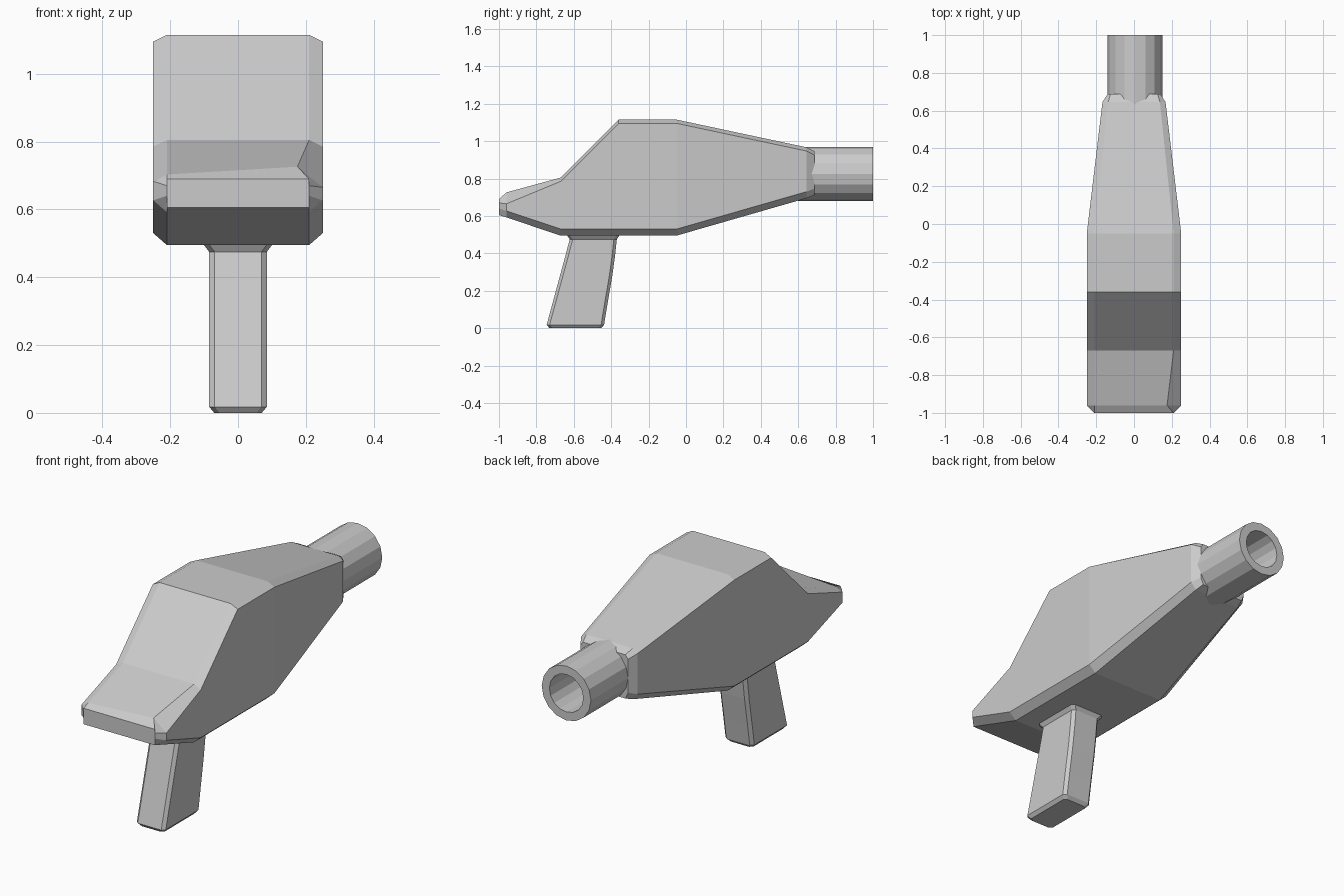
import bpy, bmesh, math

if "Cube" in bpy.data.objects:
    bpy.data.objects.remove(bpy.data.objects["Cube"])


def loft(name, rings, closed=False):
    """Skin a list of equal-length rings; cap the ends or join last to first."""
    bm = bmesh.new()
    vs = [[bm.verts.new(p) for p in r] for r in rings]
    n = len(vs[0])
    pairs = list(zip(vs, vs[1:])) + ([(vs[-1], vs[0])] if closed else [])
    for a, b in pairs:
        for i in range(n):
            j = (i + 1) % n
            bm.faces.new((a[i], a[j], b[j], b[i]))
    if not closed:
        bm.faces.new(vs[0])
        bm.faces.new(vs[-1])
    bmesh.ops.recalc_face_normals(bm, faces=bm.faces)
    me = bpy.data.meshes.new(name)
    bm.to_mesh(me)
    bm.free()
    ob = bpy.data.objects.new(name, me)
    bpy.context.collection.objects.link(ob)
    return ob


# Body: chamfered cross-sections along y (y, half width, bottom z, top z)
def body_ring(y, w, zb, zt, c=0.04):
    half = [(w - c, zb), (w, zb + 0.035), (w, zt - 0.02), (w - c, zt)]
    pts = half + [(-x, z) for x, z in reversed(half)]
    return [(x, y, z) for x, z in pts]


rings = [
    body_ring(-1.0, 0.21, 0.605, 0.69, 0.0),
    body_ring(-0.96, 0.25, 0.592, 0.703),
    body_ring(-0.67, 0.25, 0.495, 0.805),
    body_ring(-0.36, 0.25, 0.495, 1.115),
    body_ring(-0.05, 0.25, 0.495, 1.115),
    body_ring(0.645, 0.167, 0.695, 0.967, 0.03),
    body_ring(0.688, 0.14, 0.712, 0.945, 0.015),
]
# Uneven, folded rear corner on the right side
rings[1][2] = (0.25, -0.96, 0.665)
rings[1][3] = (0.175, -0.96, 0.726)
loft("body", rings)


# Barrel: open tube, built as a closed loop of circles
def circle(y, r, n=16):
    return [(0.005 + r * math.cos(2 * math.pi * i / n), y,
             0.825 + r * math.sin(2 * math.pi * i / n)) for i in range(n)]


loft("barrel", [circle(0.6, 0.145), circle(1.0, 0.145),
                circle(1.0, 0.1), circle(0.6, 0.1)], closed=True)


# Grip: chamfered rectangles stacked along z (z, rear y, front y, half width)
def grip_ring(z, y0, y1, w, c=0.016):
    return [(w, y0 + c, z), (w, y1 - c, z), (w - c, y1, z), (c - w, y1, z),
            (-w, y1 - c, z), (-w, y0 + c, z), (c - w, y0, z), (w - c, y0, z)]


loft("grip", [grip_ring(z, *s) for z, *s in (
    (0.0, -0.73, -0.453, 0.07),
    (0.018, -0.745, -0.438, 0.085),
    (0.14, -0.712, -0.418, 0.085),
    (0.28, -0.674, -0.394, 0.085),
    (0.39, -0.644, -0.379, 0.085),
    (0.475, -0.622, -0.37, 0.085),
    (0.497, -0.636, -0.355, 0.102))])
